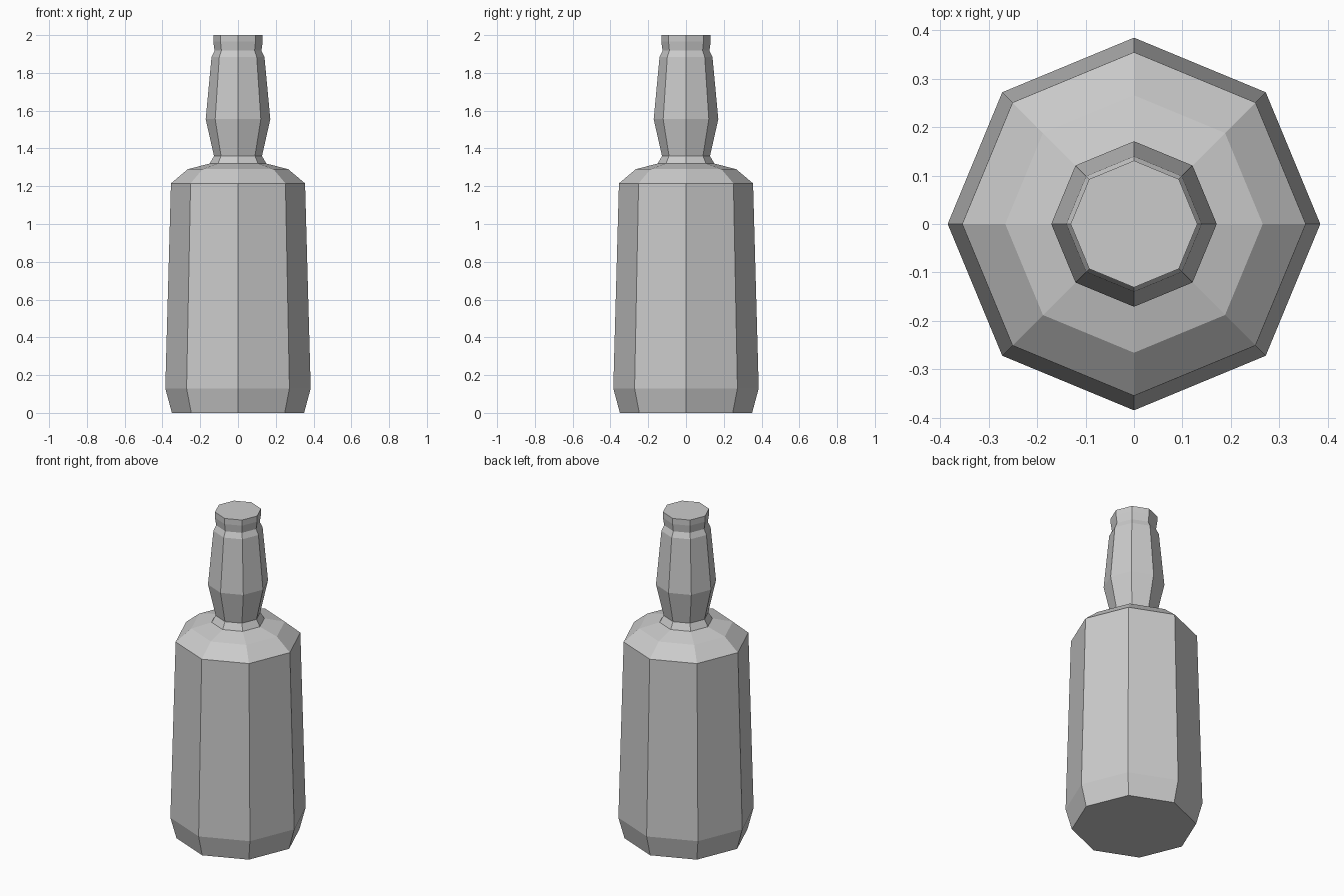
import bpy, bmesh, math

if "Cube" in bpy.data.objects:
    bpy.data.objects.remove(bpy.data.objects["Cube"])

SIDES = 8


def lathe(name, profile):
    """Revolve a (radius, z) profile into a closed, flat-faced octagonal solid."""
    bm = bmesh.new()
    rings = []
    for r, z in profile:
        angles = [2 * math.pi * i / SIDES for i in range(SIDES)]
        rings.append([bm.verts.new((r * math.cos(a), r * math.sin(a), z)) for a in angles])
    for low, high in zip(rings, rings[1:]):
        for i in range(SIDES):
            j = (i + 1) % SIDES
            bm.faces.new((low[i], low[j], high[j], high[i]))
    bm.faces.new(rings[0][::-1])
    bm.faces.new(rings[-1])
    mesh = bpy.data.meshes.new(name)
    bm.to_mesh(mesh)
    bm.free()
    obj = bpy.data.objects.new(name, mesh)
    bpy.context.collection.objects.link(obj)
    return obj


# Whole bottle: base, body, shoulder, bulged neck and lip in one profile
lathe("bottle", [
    (0.35, 0.0), (0.385, 0.13),                    # base chamfer
    (0.355, 1.215), (0.266, 1.29), (0.15, 1.32),   # body and shoulder
    (0.127, 1.36), (0.171, 1.555),                 # neck bulge
    (0.14, 1.885), (0.124, 1.918),                 # neck top
    (0.131, 1.965), (0.131, 2.0),                  # lip
])
